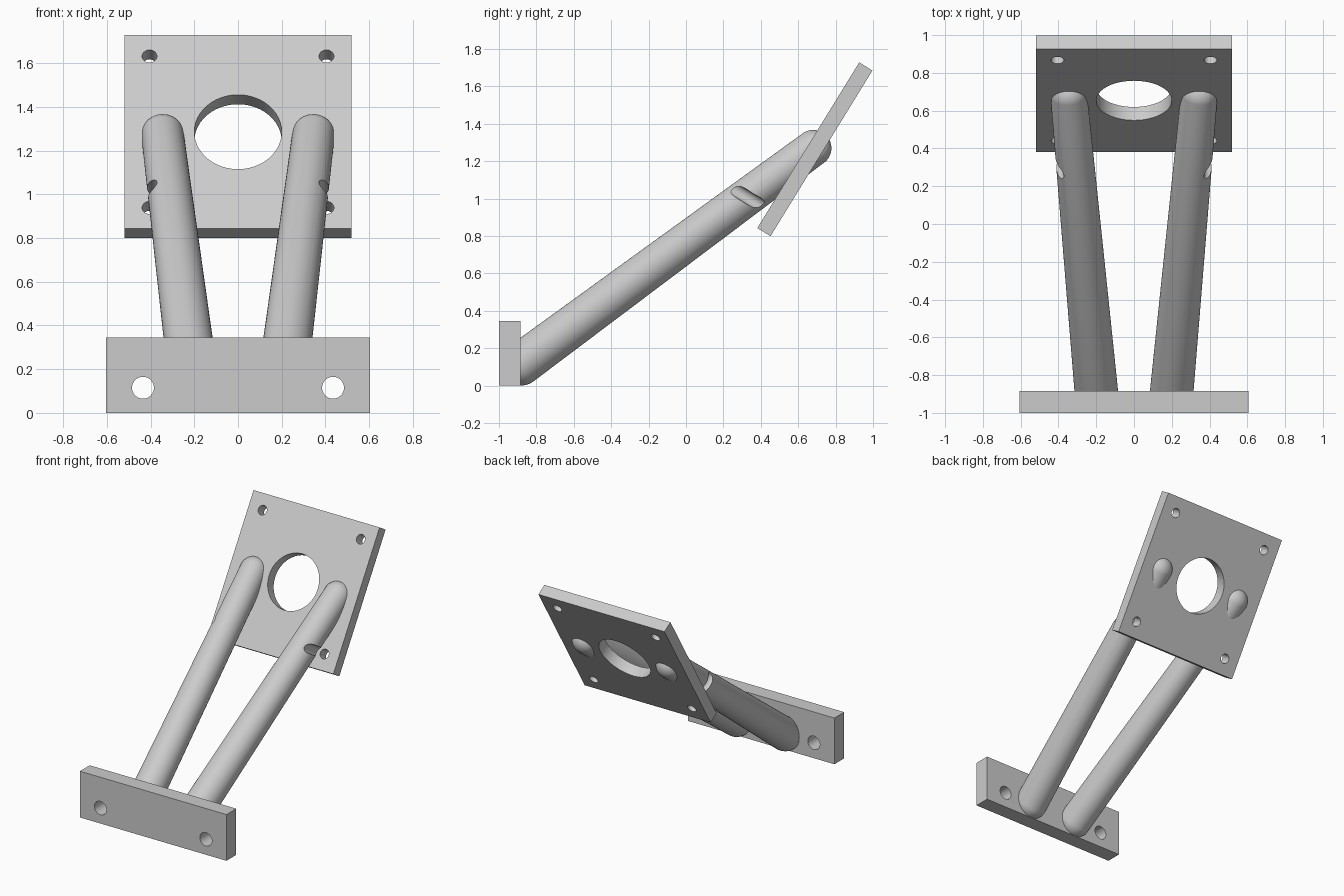
import bpy, bmesh, math
from mathutils import Matrix, Vector

if "Cube" in bpy.data.objects:
    bpy.data.objects.remove(bpy.data.objects["Cube"])

grey = bpy.data.materials.new("light grey")
grey.diffuse_color = (0.6, 0.6, 0.6, 1)
grey.use_nodes = True
grey.node_tree.nodes["Principled BSDF"].inputs["Base Color"].default_value = grey.diffuse_color


def make_object(name, bm, matrix=Matrix()):
    bm.transform(matrix)
    mesh = bpy.data.meshes.new(name)
    bm.to_mesh(mesh)
    bm.free()
    obj = bpy.data.objects.new(name, mesh)
    bpy.context.collection.objects.link(obj)
    mesh.materials.append(grey)
    return obj


def plate(name, size, matrix):
    bm = bmesh.new()
    bmesh.ops.create_cube(bm, size=1, matrix=Matrix.Diagonal((*size, 1)))
    return make_object(name, bm, matrix)


def drill(objects, holes, frame):
    """Cut round holes (x, z, radius) along the frame's y axis."""
    bm = bmesh.new()
    for x, z, r in holes:
        bmesh.ops.create_cone(bm, cap_ends=True, segments=48, radius1=r, radius2=r, depth=0.8,
                              matrix=Matrix.Translation((x, 0, z)) @ Matrix.Rotation(math.pi / 2, 4, 'X'))
    cutter = make_object("hole_cutter", bm, frame)
    cutter.hide_render = True
    for obj in objects:
        mod = obj.modifiers.new("holes", 'BOOLEAN')
        mod.operation, mod.solver, mod.object = 'DIFFERENCE', 'EXACT', cutter
        bpy.context.view_layer.objects.active = obj
        bpy.ops.object.modifier_apply(modifier=mod.name)
    bpy.data.objects.remove(cutter, do_unlink=True)


def strut(name, start, end, r0, r1):
    """Tapered round bar with domed ends."""
    start, end = Vector(start), Vector(end)
    axis = end - start
    bm = bmesh.new()
    bmesh.ops.create_uvsphere(bm, u_segments=48, v_segments=32, radius=1)
    for v in bm.verts:
        top = v.co.z > 0.001
        v.co *= r1 if top else r0
        v.co.z += axis.length if top else 0
    turn = axis.to_track_quat('Z', 'Y').to_matrix().to_4x4()
    return make_object(name, bm, Matrix.Translation(start) @ turn)


# Upright mounting plate at the foot
base_frame = Matrix.Translation((0, -0.9425, 0.1725))
base = plate("base_plate", (1.21, 0.115, 0.345), base_frame)
drill([base], [(s * 0.435, -0.0575, 0.05) for s in (-1, 1)], base_frame)

# Tilted square plate at the head
head_frame = Matrix.Translation((0, 0.689, 1.264)) @ Matrix.Rotation(math.radians(-31.6), 4, 'X')
head = plate("head_plate", (1.04, 0.083, 1.04), head_frame)

# Two splayed struts joining the plates
struts = [strut(n, (s * 0.2, -0.883, 0.116), (s * 0.345, 0.68, 1.27), 0.115, 0.0975)
          for n, s in (("left_strut", -1), ("right_strut", 1))]

# Centre opening, and corner holes that also nick the struts
drill([head], [(0, 0, 0.2)], head_frame)
drill([head] + struts, [(sx * 0.405, sz * 0.407, 0.034) for sx in (-1, 1) for sz in (-1, 1)], head_frame)

# Smooth the round surfaces, keep the plate edges sharp
for obj in [base, head] + struts:
    bpy.ops.object.select_all(action='DESELECT')
    obj.select_set(True)
    bpy.context.view_layer.objects.active = obj
    bpy.ops.object.shade_smooth_by_angle(angle=math.radians(30))
